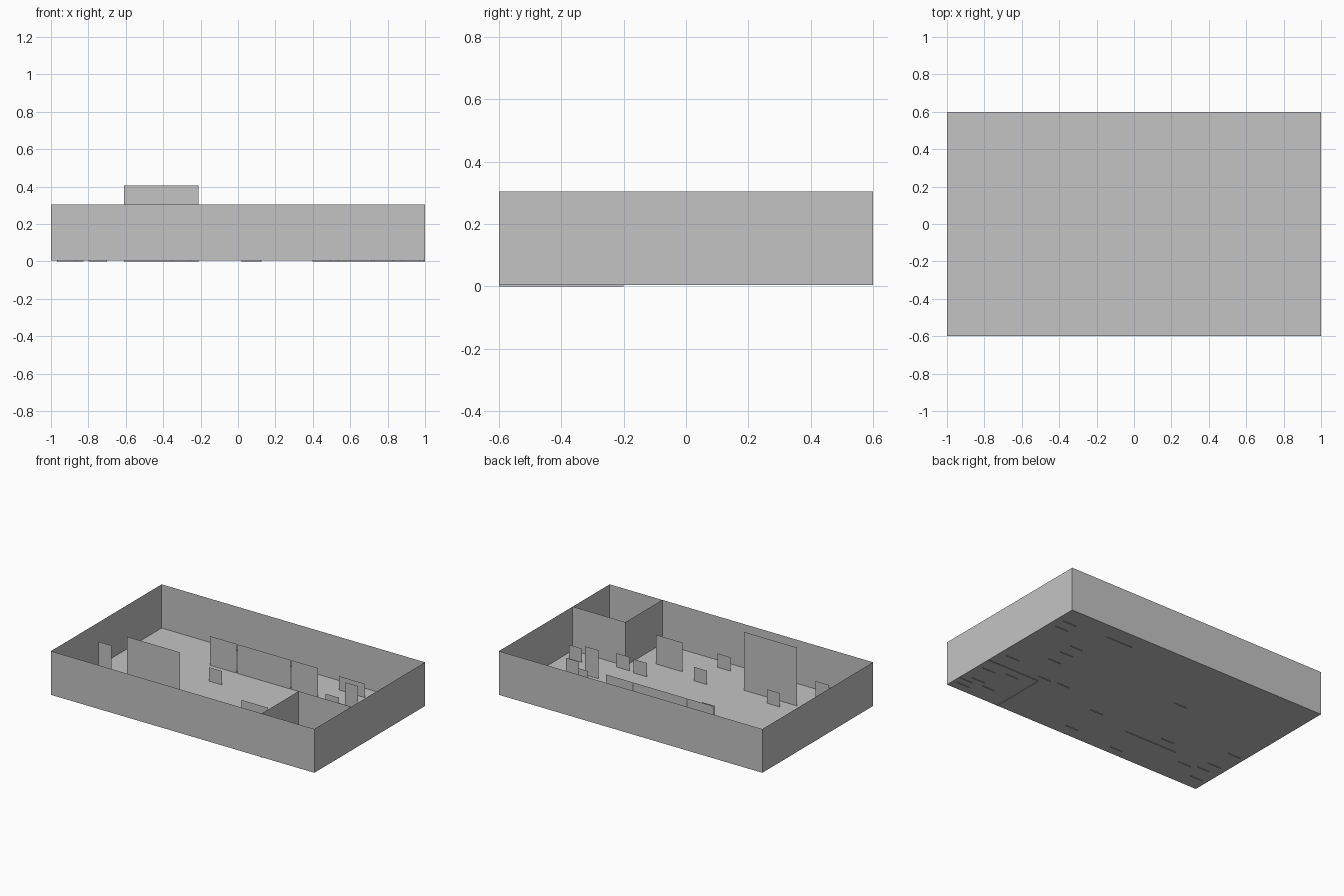
import bpy
from mathutils import Vector

if "Cube" in bpy.data.objects:
    bpy.data.objects.remove(bpy.data.objects["Cube"])

grey = bpy.data.materials.new("plain_grey")
grey.diffuse_color = (0.55, 0.55, 0.55, 1)
grey.use_nodes = True
grey.node_tree.nodes["Principled BSDF"].inputs["Base Color"].default_value = grey.diffuse_color

FLOOR, TOP = 0.005, 0.305


def sheet(name, corner, u, v):
    """Thin flat rectangle spanned by u and v from a corner."""
    c, u, v = Vector(corner), Vector(u), Vector(v)
    mesh = bpy.data.meshes.new(name)
    mesh.from_pydata([c, c + u, c + u + v, c + v], [], [(0, 1, 2, 3)])
    mesh.materials.append(grey)
    ob = bpy.data.objects.new(name, mesh)
    bpy.context.collection.objects.link(ob)
    return ob


def panel(name, x, y, width, bottom, top):
    """Upright sheet facing the front, centred on x."""
    return sheet(name, (x - width / 2, y, bottom), (width, 0, 0), (0, 0, top - bottom))


# Floor and the four outer walls
sheet("floor", (-1, -0.6, FLOOR), (2, 0, 0), (0, 1.2, 0))
rise = (0, 0, TOP - FLOOR)
sheet("front_wall", (-1, -0.6, FLOOR), (2, 0, 0), rise)
sheet("right_wall", (1, -0.6, FLOOR), (0, 1.2, 0), rise)
sheet("back_wall", (1, 0.6, FLOOR), (-2, 0, 0), rise)
sheet("left_wall", (-1, 0.6, FLOOR), (0, -1.2, 0), rise)

# Corner room partitions
sheet("room_back_wall", (1, -0.2, 0), (-0.4, 0, 0), (0, 0, TOP))
sheet("room_side_wall", (0.6, -0.2, 0), (0, -0.4, 0), (0, 0, TOP))

# Large standing panels
panel("tall_panel", -0.41, -0.33, 0.4, 0, 0.405)
panel("divider_left", -0.34, 0.324, 0.2, FLOOR, 0.205)
panel("divider_middle", -0.03, 0.324, 0.4, FLOOR, 0.205)
panel("divider_right", 0.28, 0.324, 0.2, FLOOR, 0.205)
panel("square_panel", 0.36, -0.333, 0.2, FLOOR, 0.205)
panel("low_wide_panel", 0.525, 0.486, 0.2, 0, 0.1)

# Narrow upright panels
for x, y, h in [(-0.917, -0.132, 0.2), (0.68, 0.258, 0.2), (0.68, 0.05, 0.2),
                (-0.75, -0.406, 0.17), (-0.875, -0.38, 0.17)]:
    panel("narrow_panel", x, y, 0.1, 0, h)

# Small square panels in the main hall
for x, y in [(0.906, 0.465), (0.904, 0.385), (0.68, 0.162), (0.9, -0.087),
             (0.587, -0.155), (0.448, -0.144), (0.075, -0.266), (-0.262, 0.13),
             (-0.485, -0.256), (0.07, -0.512), (-0.305, -0.536),
             (-0.9, -0.303), (-0.914, -0.493)]:
    panel("small_panel", x, y, 0.1, 0, 0.1)

# Small square panels in the corner room
for x, y in [(0.888, -0.432), (0.945, -0.48), (0.923, -0.534),
             (0.777, -0.468), (0.92, -0.297), (0.763, -0.263)]:
    panel("room_panel", x, y, 0.1, 0, 0.1)
